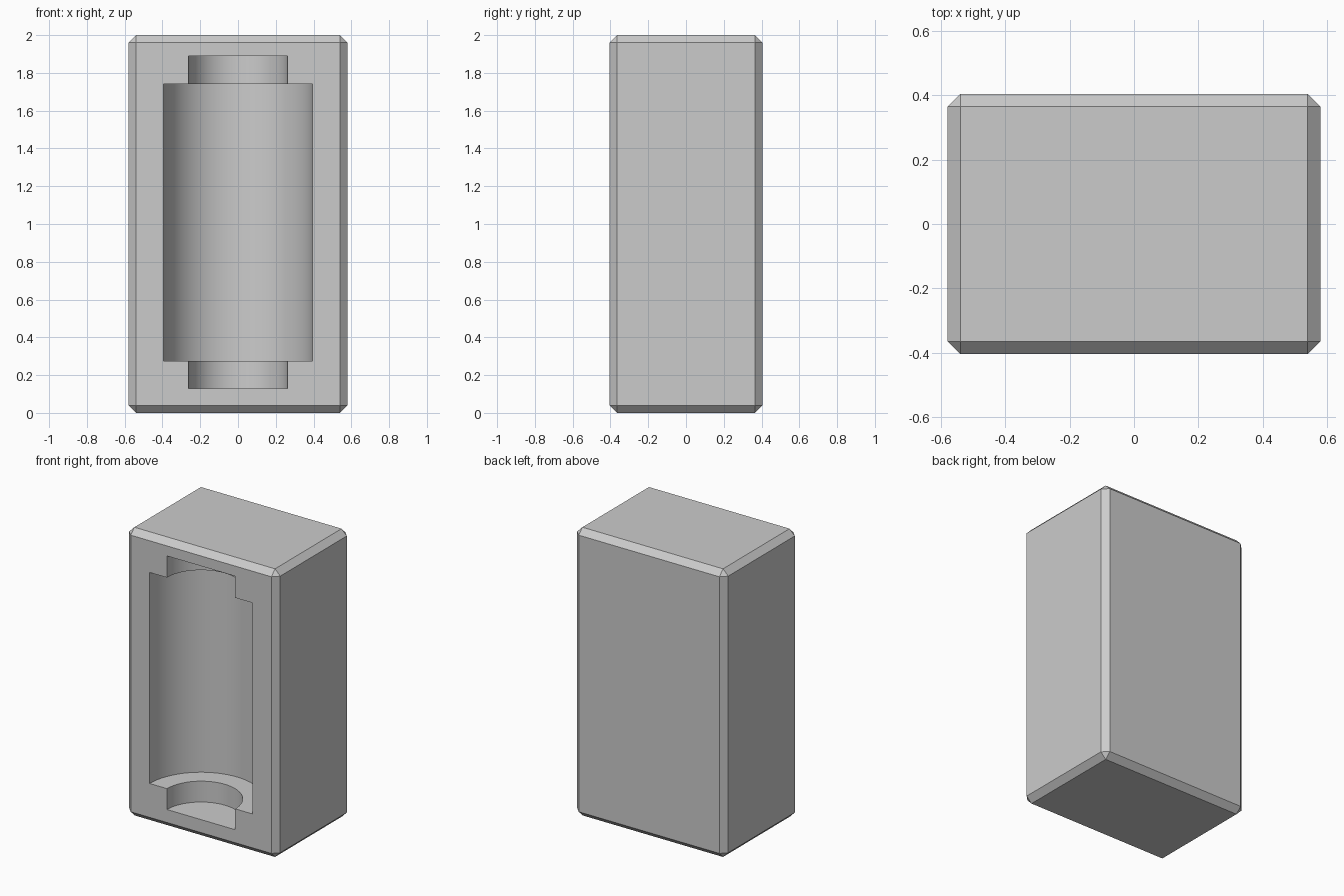
import bpy, bmesh, math

if "Cube" in bpy.data.objects:
    bpy.data.objects.remove(bpy.data.objects["Cube"])

W, D, H = 1.16, 0.81, 2.0
CHAMFER = 0.04

# Block with chamfered edges
bpy.ops.mesh.primitive_cube_add(size=1, location=(0, 0, H / 2))
block = bpy.context.object
block.name = "mold_block"
block.scale = (W, D, H)
bpy.ops.object.transform_apply(location=True, scale=True)
bevel = block.modifiers.new("chamfer", 'BEVEL')
bevel.width = CHAMFER
bevel.segments = 1

# Stepped round cutter, its axis lying on the front face
profile = [(0, 0.13), (0.262, 0.13), (0.262, 0.275), (0.395, 0.275),
           (0.395, 1.74), (0.262, 1.74), (0.262, 1.89), (0, 1.89)]
bm = bmesh.new()
verts = [bm.verts.new((r, -D / 2, z)) for r, z in profile]
edges = [bm.edges.new(pair) for pair in zip(verts, verts[1:])]
bmesh.ops.spin(bm, geom=verts + edges, cent=(0, -D / 2, 0), axis=(0, 0, 1),
               angle=math.tau, steps=64)
bmesh.ops.remove_doubles(bm, verts=bm.verts, dist=0.0001)
bmesh.ops.recalc_face_normals(bm, faces=bm.faces)
mesh = bpy.data.meshes.new("cavity_cutter")
bm.to_mesh(mesh)
bm.free()
cutter = bpy.data.objects.new("cavity_cutter", mesh)
bpy.context.collection.objects.link(cutter)
cutter.hide_render = True

# Carve the half-round cavity into the front
cut = block.modifiers.new("cavity", 'BOOLEAN')
cut.operation = 'DIFFERENCE'
cut.solver = 'EXACT'
cut.object = cutter
bpy.ops.object.select_all(action='DESELECT')
block.select_set(True)
bpy.context.view_layer.objects.active = block
for name in ("chamfer", "cavity"):
    bpy.ops.object.modifier_apply(modifier=name)
bpy.data.objects.remove(cutter)

# Smooth cavity walls, crisp edges
bpy.ops.object.shade_smooth_by_angle(angle=math.radians(30))
